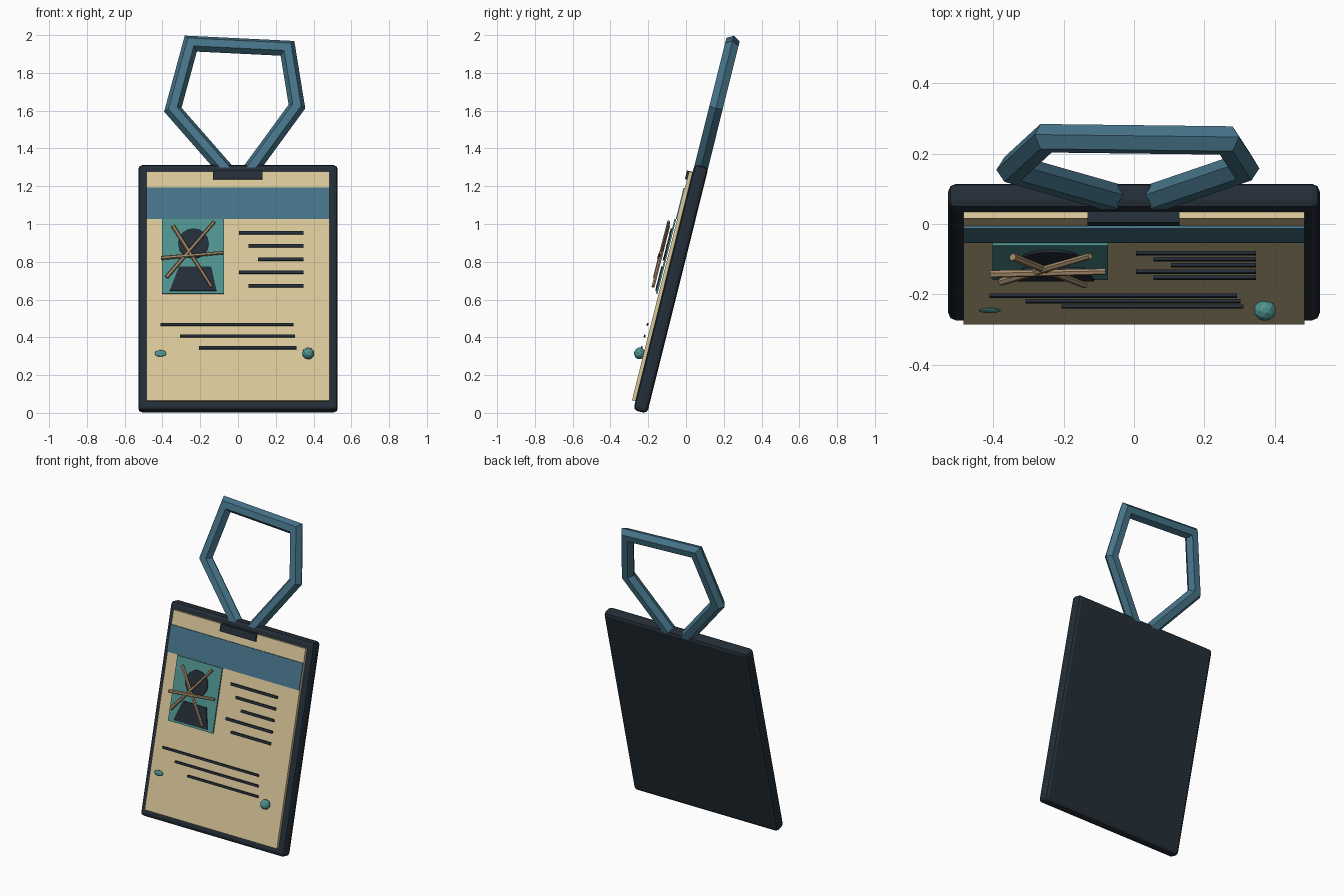
import bpy, bmesh, math
from mathutils import Matrix, Vector

if "Cube" in bpy.data.objects:
    bpy.data.objects.remove(bpy.data.objects["Cube"])

TILT = math.radians(14)
CENTRE_Z = 0.657
# Local frame: x across, y away from the front, z up along the board
FRAME = Matrix.Translation((0, -0.08, CENTRE_Z)) @ Matrix.Rotation(-TILT, 4, 'X')


def material(name, hex_code):
    srgb = [int(hex_code[i:i + 2], 16) / 255 for i in (0, 2, 4)]
    rgba = [((c + 0.055) / 1.055) ** 2.4 for c in srgb] + [1]
    mat = bpy.data.materials.new(name)
    mat.use_nodes = True
    mat.diffuse_color = rgba
    mat.node_tree.nodes["Principled BSDF"].inputs["Base Color"].default_value = rgba
    return mat


navy = material("dark navy", "242E38")
blue = material("strap blue", "467489")
cream = material("cream paper", "DAC89A")
teal = material("teal", "4F9490")
wood = material("stick brown", "A88D6C")


def local(x, z, depth):
    """Board-space point for a front position and a distance ahead of the board's middle."""
    return Vector((x, -depth, (z - CENTRE_Z - depth * math.sin(TILT)) / math.cos(TILT)))


def finish(name, bm, mat):
    bmesh.ops.recalc_face_normals(bm, faces=bm.faces)
    mesh = bpy.data.meshes.new(name)
    bm.to_mesh(mesh)
    bm.free()
    mesh.materials.append(mat)
    obj = bpy.data.objects.new(name, mesh)
    bpy.context.scene.collection.objects.link(obj)
    obj.matrix_world = FRAME
    return obj


def plate(name, outline, back, front, mat):
    """Extruded flat outline given as front (x, z) points."""
    bm = bmesh.new()
    pts = [local(x, z, front) for x, z in outline]
    face = bm.faces.new([bm.verts.new(p) for p in pts])
    made = bmesh.ops.extrude_face_region(bm, geom=[face])
    verts = [g for g in made["geom"] if isinstance(g, bmesh.types.BMVert)]
    bmesh.ops.translate(bm, verts=verts, vec=(0, front - back, 0))
    if face.is_valid is False or len(bm.faces) < len(outline) + 2:
        bm.faces.new([v for v in bm.verts if v not in verts])
    return finish(name, bm, mat)


def panel(name, x0, x1, z0, z1, back, front, mat):
    return plate(name, [(x0, z0), (x1, z0), (x1, z1), (x0, z1)], back, front, mat)


def blob(name, x, z, depth, size, mat):
    bm = bmesh.new()
    bmesh.ops.create_icosphere(bm, subdivisions=2, radius=1)
    bmesh.ops.scale(bm, verts=bm.verts, vec=size)
    bmesh.ops.translate(bm, verts=bm.verts, vec=local(x, z, depth))
    return finish(name, bm, mat)


def stick(name, start, end, depth, mat):
    a, b = local(*start, depth), local(*end, depth)
    bm = bmesh.new()
    bmesh.ops.create_cone(bm, cap_ends=True, segments=6, radius1=0.011,
                          radius2=0.009, depth=(b - a).length)
    turn = (b - a).to_track_quat('Z', 'Y').to_matrix().to_4x4()
    bmesh.ops.transform(bm, matrix=Matrix.Translation((a + b) / 2) @ turn, verts=bm.verts)
    return finish(name, bm, mat)


def strap(name, path, radius, mat):
    """Six-sided tube with mitred corners along a flat path."""
    pts = [local(x, z, 0) for x, z in path]
    depth_dir = Vector((0, 1, 0))
    bm = bmesh.new()
    rings = []
    for i, p in enumerate(pts):
        d_in = (p - pts[max(i - 1, 0)]).normalized()
        d_out = (pts[min(i + 1, len(pts) - 1)] - p).normalized()
        along = (d_in + d_out).normalized()
        side = along.cross(depth_dir)
        stretch = 1 / max(along.dot(d_out if d_out.length else d_in), 0.5)
        ring = []
        for k in range(6):
            a = k * math.tau / 6
            off = side * math.cos(a) * stretch + depth_dir * math.sin(a)
            ring.append(bm.verts.new(p + off * radius))
        rings.append(ring)
    for r, s in zip(rings, rings[1:]):
        for k in range(6):
            n = (k + 1) % 6
            bm.faces.new((r[k], r[n], s[n], s[k]))
    bm.faces.new(rings[0])
    bm.faces.new(rings[-1])
    return finish(name, bm, mat)


# Backing board with softened edges
bm = bmesh.new()
bmesh.ops.create_cube(bm, size=1)
bmesh.ops.scale(bm, verts=bm.verts, vec=(1.056, 0.076, 1.342))
bmesh.ops.bevel(bm, geom=bm.edges[:], offset=0.022, segments=2, profile=0.5, affect='EDGES')
finish("backing_board", bm, navy)

# Paper card, heading band and clip slot
panel("paper_card", -0.485, 0.485, 0.066, 1.278, 0.03, 0.057, cream)
panel("heading_band", -0.485, 0.485, 1.027, 1.192, 0.055, 0.064, blue)
panel("clip_slot", -0.132, 0.13, 1.238, 1.283, 0.03, 0.069, navy)

# Portrait
panel("photo_panel", -0.402, -0.074, 0.632, 1.027, 0.062, 0.071, teal)
head = [(-0.236 + 0.082 * math.cos(k * math.tau / 16), 0.898 + 0.08 * math.sin(k * math.tau / 16))
        for k in range(16)]
plate("portrait_head", head, 0.07, 0.078, navy)
plate("portrait_shoulders", [(-0.362, 0.647), (-0.113, 0.647), (-0.142, 0.775), (-0.312, 0.775)],
      0.07, 0.078, navy)

# Crossed sticks over the portrait
stick("stick_falling", (-0.345, 0.99), (-0.14, 0.668), 0.094, wood)
stick("stick_rising", (-0.378, 0.718), (-0.125, 1.013), 0.097, wood)
stick("stick_level", (-0.408, 0.82), (-0.08, 0.848), 0.1, wood)

# Written lines beside and below the portrait
for i in range(5):
    z = 0.955 - 0.07 * i
    panel(f"side_line_{i + 1}", 0.005 + 0.05 * (i % 3), 0.347, z - 0.008, z + 0.008,
          0.07, 0.079, navy)
for i in range(3):
    z = 0.47 - 0.062 * i
    panel(f"lower_line_{i + 1}", -0.41 + 0.102 * i, 0.293 + 0.009 * i, z - 0.007, z + 0.007,
          0.07, 0.079, navy)

# Small teal studs
blob("flat_stud", -0.41, 0.315, 0.078, (0.032, 0.007, 0.018), teal)
blob("round_stud", 0.372, 0.315, 0.078, (0.032, 0.03, 0.032), teal)

# Angular neck strap
strap("neck_strap", [(-0.06, 1.28), (-0.345, 1.605), (-0.25, 1.955), (0.262, 1.93),
                     (0.312, 1.622), (0.055, 1.27)], 0.042, blue)
